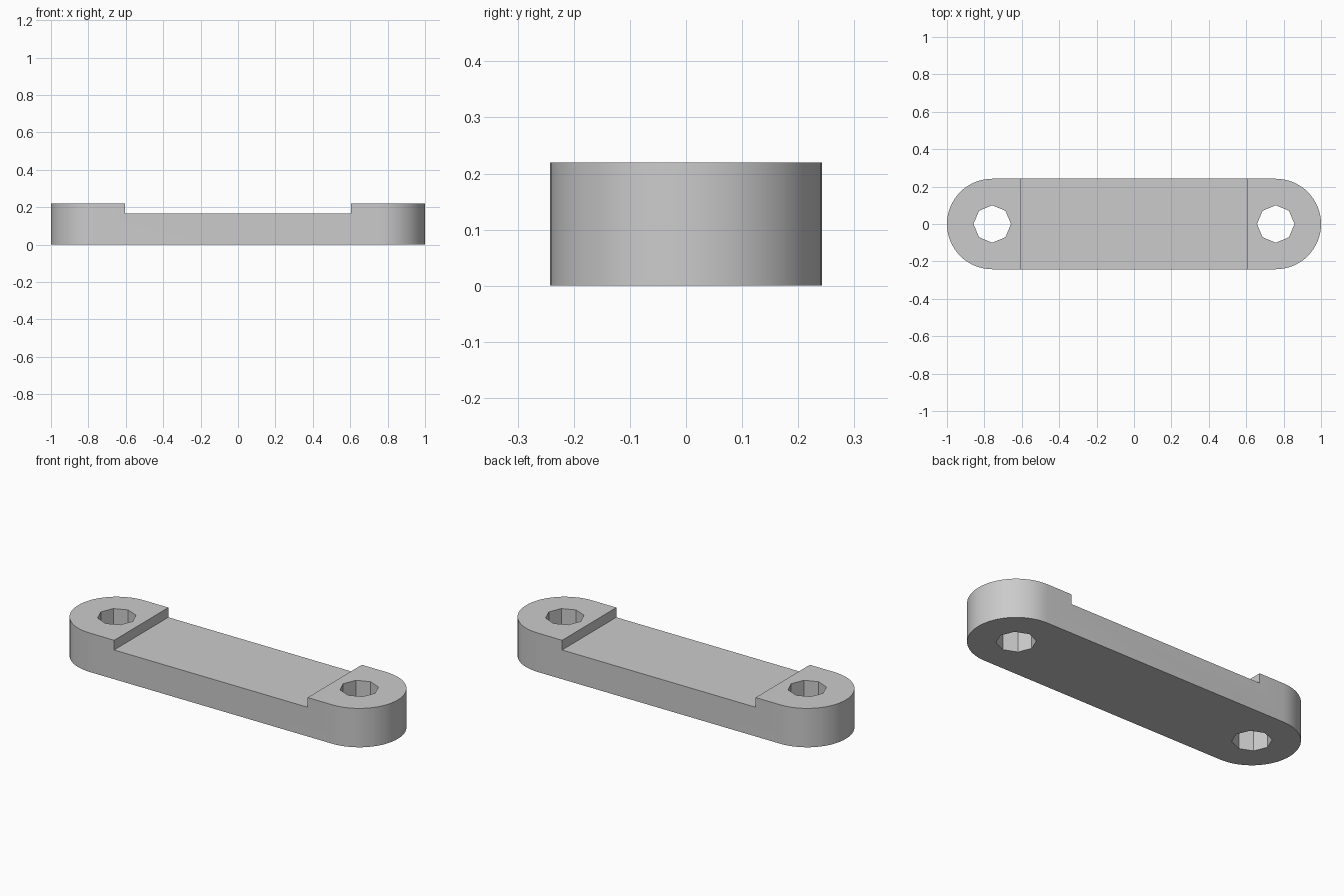
import bpy
import bmesh
from math import cos, sin, pi, radians

if "Cube" in bpy.data.objects:
    bpy.data.objects.remove(bpy.data.objects["Cube"], do_unlink=True)

HALF_WIDTH = 0.242
PIN_X = 1 - HALF_WIDTH      # centre of each rounded end
HEIGHT = 0.22
RECESS_Z = 0.165
RECESS_X = 0.605
HOLE_RADIUS = 0.1
ARC_STEPS = 32

grey = bpy.data.materials.new("plain grey")
grey.use_nodes = True
colour = (0.6, 0.6, 0.6, 1)
grey.diffuse_color = colour
grey.node_tree.nodes["Principled BSDF"].inputs["Base Color"].default_value = colour


def prism(name, outline, bottom, top):
    """Extrude a counter-clockwise outline between two heights."""
    bm = bmesh.new()
    face = bm.faces.new([bm.verts.new((x, y, bottom)) for x, y in outline])
    raised = bmesh.ops.extrude_face_region(bm, geom=[face])["geom"]
    verts = [v for v in raised if isinstance(v, bmesh.types.BMVert)]
    bmesh.ops.translate(bm, verts=verts, vec=(0, 0, top - bottom))
    bmesh.ops.recalc_face_normals(bm, faces=bm.faces)
    mesh = bpy.data.meshes.new(name)
    bm.to_mesh(mesh)
    bm.free()
    mesh.materials.append(grey)
    obj = bpy.data.objects.new(name, mesh)
    bpy.context.collection.objects.link(obj)
    return obj


def arc(cx, radius, start, sweep, steps):
    return [(cx + radius * cos(start + sweep * i / steps),
             radius * sin(start + sweep * i / steps)) for i in range(steps + 1)]


# Bar with two rounded ends
outline = (arc(PIN_X, HALF_WIDTH, -pi / 2, pi, ARC_STEPS)
           + arc(-PIN_X, HALF_WIDTH, pi / 2, pi, ARC_STEPS))
link_bar = prism("link_bar", outline, 0, HEIGHT)

# Cutters: shallow recess across the middle, eight-sided hole at each end
recess = [(-RECESS_X, -1), (RECESS_X, -1), (RECESS_X, 1), (-RECESS_X, 1)]
cutters = [prism("recess_cutter", recess, RECESS_Z, 1)]
for side, sign in (("left", 1), ("right", -1)):
    octagon = arc(sign * PIN_X, HOLE_RADIUS, 0, 2 * pi, 8)[:-1]
    cutters.append(prism(side + "_hole_cutter", octagon, -1, 1))

bpy.ops.object.select_all(action="DESELECT")
bpy.context.view_layer.objects.active = link_bar
link_bar.select_set(True)
for cutter in cutters:
    cutter.hide_render = True
    mod = link_bar.modifiers.new(cutter.name, "BOOLEAN")
    mod.operation = "DIFFERENCE"
    mod.solver = "EXACT"
    mod.object = cutter
    bpy.ops.object.modifier_apply(modifier=mod.name)
    bpy.data.objects.remove(cutter, do_unlink=True)

# Smooth round ends, crisp rims and hole walls
bpy.ops.object.shade_smooth_by_angle(angle=radians(30))
